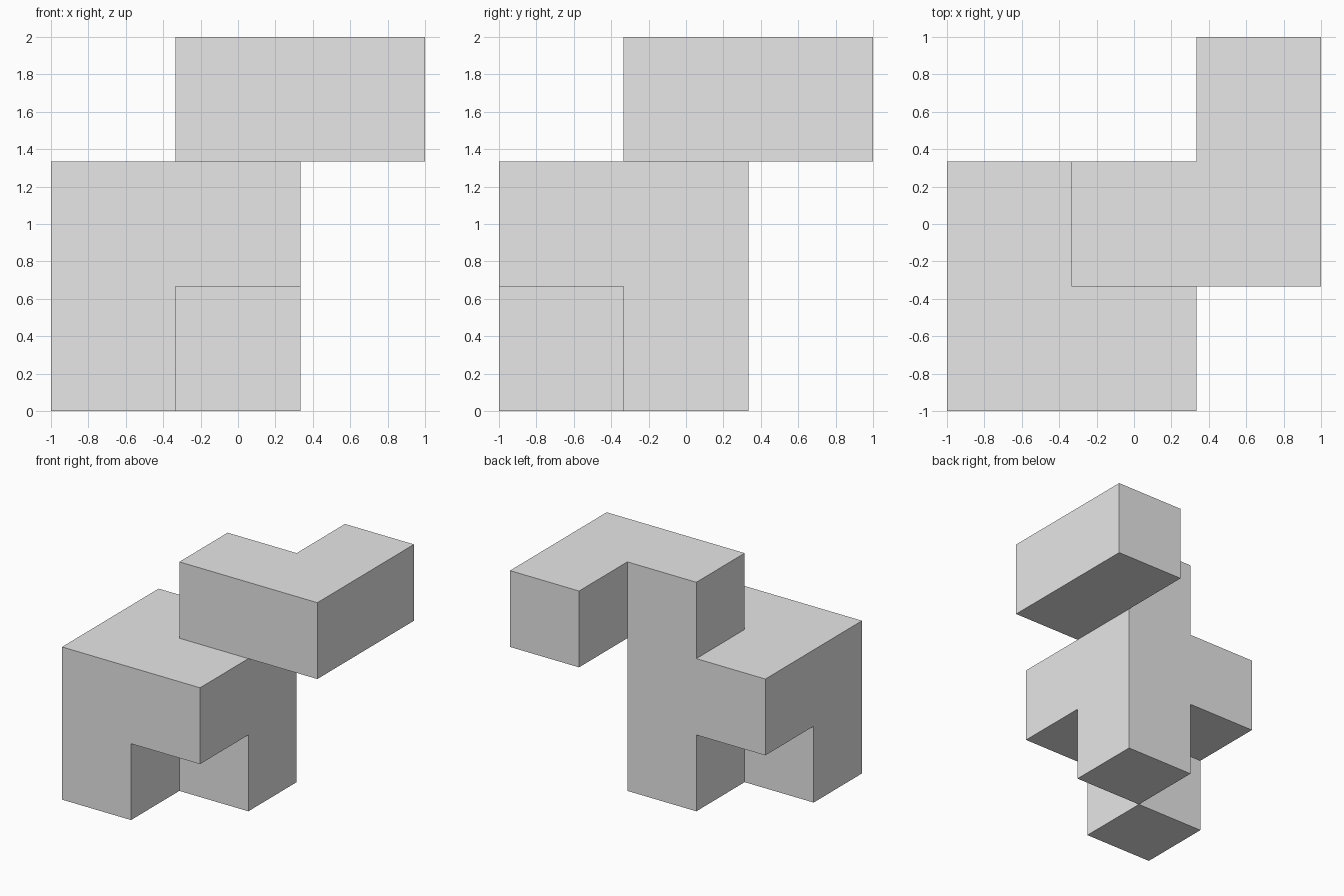
import bpy
import bmesh
from mathutils import Vector

cube = bpy.data.objects.get("Cube")
if cube:
    bpy.data.objects.remove(cube, do_unlink=True)

UNIT = 2 / 3

grey = bpy.data.materials.new("light grey")
grey.use_nodes = True
colour = (0.8, 0.8, 0.8, 1)
grey.diffuse_color = colour
grey.node_tree.nodes["Principled BSDF"].inputs["Base Color"].default_value = colour

# Occupied cells in a three by three by three grid, bottom layer to top
feet = [(0, 0, 0), (1, 1, 0)]
body = [(x, y, 1) for x in (0, 1) for y in (0, 1)]
arm = [(1, 1, 2), (2, 1, 2), (2, 2, 2)]
cells = feet + body + arm


def add_cell(bm, cell):
    """Add a unit block, leaving out the sides that touch a neighbour."""
    centre = Vector(((cell[0] - 1) * UNIT, (cell[1] - 1) * UNIT, (cell[2] + 0.5) * UNIT))
    verts = bmesh.ops.create_cube(bm, size=UNIT)["verts"]
    faces = {f for v in verts for f in v.link_faces}
    hidden = []
    for f in faces:
        f.normal_update()
        neighbour = tuple(c + round(n) for c, n in zip(cell, f.normal))
        if neighbour in cells:
            hidden.append(f)
    bmesh.ops.translate(bm, verts=verts, vec=centre)
    bmesh.ops.delete(bm, geom=hidden, context="FACES")


# One continuous skin with the coplanar seams dissolved
bm = bmesh.new()
for cell in cells:
    add_cell(bm, cell)
bmesh.ops.remove_doubles(bm, verts=bm.verts[:], dist=0.001)
bmesh.ops.dissolve_limit(bm, angle_limit=0.01, verts=bm.verts[:], edges=bm.edges[:])

mesh = bpy.data.meshes.new("stepped_block")
bm.to_mesh(mesh)
bm.free()
mesh.materials.append(grey)
block = bpy.data.objects.new("stepped_block", mesh)
bpy.context.collection.objects.link(block)
